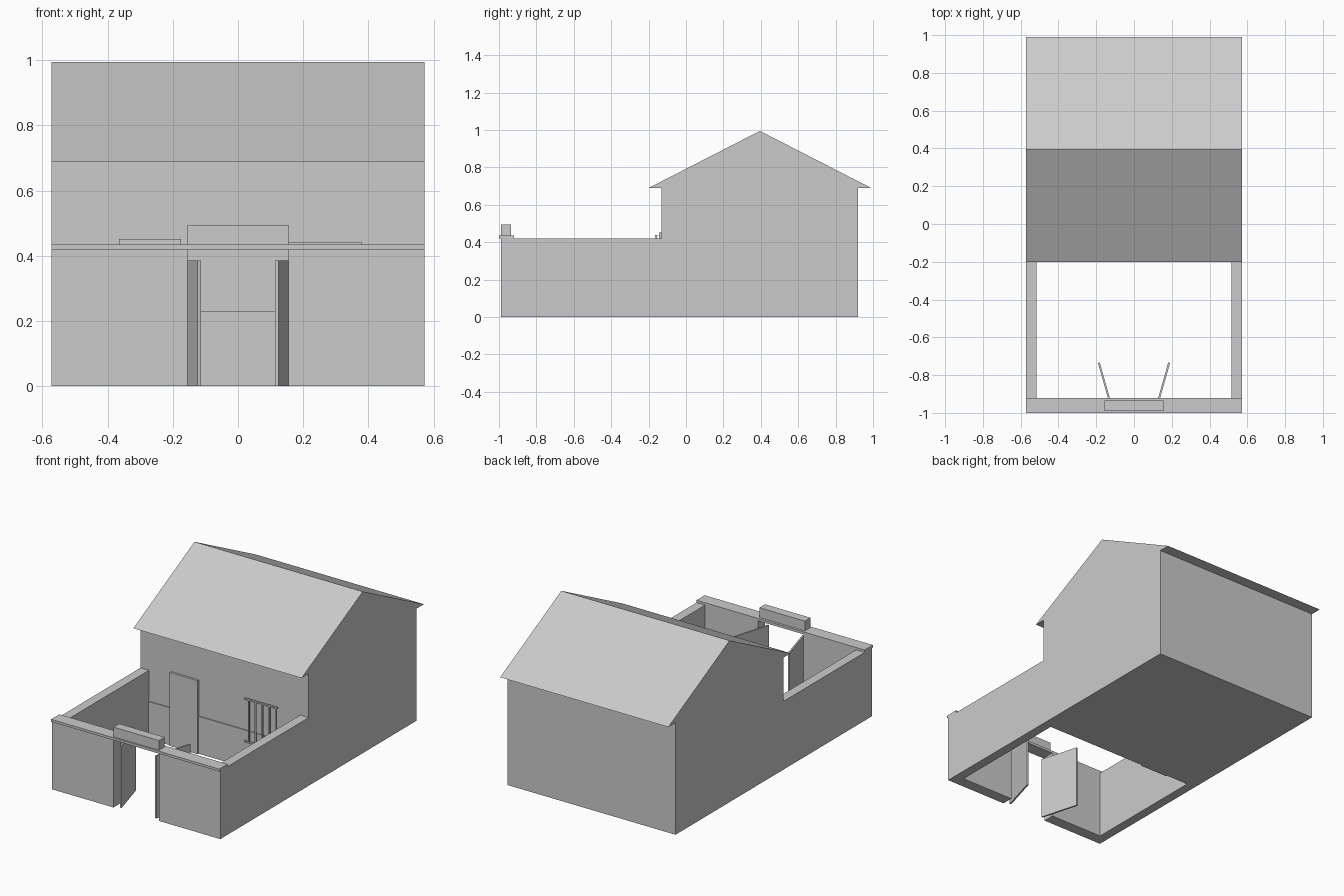
import bpy, bmesh, math
from mathutils import Matrix

if "Cube" in bpy.data.objects:
    bpy.data.objects.remove(bpy.data.objects["Cube"])

grey = bpy.data.materials.new("plain grey")
grey.diffuse_color = (0.6, 0.6, 0.6, 1)
grey.use_nodes = True
grey.node_tree.nodes["Principled BSDF"].inputs["Base Color"].default_value = grey.diffuse_color


def finish(name, bm):
    bmesh.ops.recalc_face_normals(bm, faces=bm.faces)
    mesh = bpy.data.meshes.new(name)
    bm.to_mesh(mesh)
    bm.free()
    mesh.materials.append(grey)
    ob = bpy.data.objects.new(name, mesh)
    bpy.context.collection.objects.link(ob)
    return ob


def box(name, x0, x1, y0, y1, z0, z1):
    bm = bmesh.new()
    bmesh.ops.create_cube(bm, size=1)
    for v in bm.verts:
        v.co = ((x0 + x1) / 2 + v.co.x * (x1 - x0),
                (y0 + y1) / 2 + v.co.y * (y1 - y0),
                (z0 + z1) / 2 + v.co.z * (z1 - z0))
    return finish(name, bm)


def prism(name, profile, x0, x1):
    # extrude a (y, z) profile along x
    bm = bmesh.new()
    face = bm.faces.new([bm.verts.new((x0, y, z)) for y, z in profile])
    new = bmesh.ops.extrude_face_region(bm, geom=[face])["geom"]
    bmesh.ops.translate(bm, vec=(x1 - x0, 0, 0),
                        verts=[g for g in new if isinstance(g, bmesh.types.BMVert)])
    return finish(name, bm)


W = 0.573        # half width
FRONT = -0.13    # house front wall

# House body and gabled roof with flat eaves
box("house_body", -W, W, FRONT, 0.92, 0, 0.69)
prism("roof", [(-0.2, 0.69), (0.99, 0.69), (0.395, 0.995)], -W, W)

# Courtyard walls and gate leaves, mirrored left and right
for side, s in (("left", -1), ("right", 1)):
    xs = sorted((s * 0.515, s * W))
    box(side + "_yard_wall", *xs, -0.92, FRONT, 0, 0.42)
    xs = sorted((s * 0.155, s * W))
    box(side + "_front_wall", *xs, -0.99, -0.92, 0, 0.42)
    # open gate leaf running from under the lintel into the yard
    ax, ay, bx, by = s * 0.119, -0.97, s * 0.186, -0.735
    leaf = box(side + "_gate_leaf", 0, math.hypot(bx - ax, by - ay),
               -0.005, 0.005, 0, 0.385)
    leaf.matrix_world = (Matrix.Translation((ax, ay, 0))
                         @ Matrix.Rotation(math.atan2(by - ay, bx - ax), 4, "Z"))

# Coping over the front wall and raised block above the gate
box("front_coping", -W, W, -1.0, -0.92, 0.42, 0.435)
box("gate_block", -0.155, 0.155, -0.99, -0.935, 0.435, 0.495)

# House front: wainscot, door and barred window
box("wainscot", -0.515, 0.515, FRONT - 0.006, FRONT, 0, 0.23)
box("house_door", -0.365, -0.175, FRONT - 0.014, FRONT, 0, 0.452)
for name, z in (("window_bottom_rail", 0.17), ("window_top_rail", 0.432)):
    box(name, 0.155, 0.38, -0.165, -0.152, z, z + 0.008)
for i in range(5):
    x = 0.185 + i * 0.0465
    box("window_bar", x - 0.004, x + 0.004, -0.162, -0.154, 0.178, 0.432)
